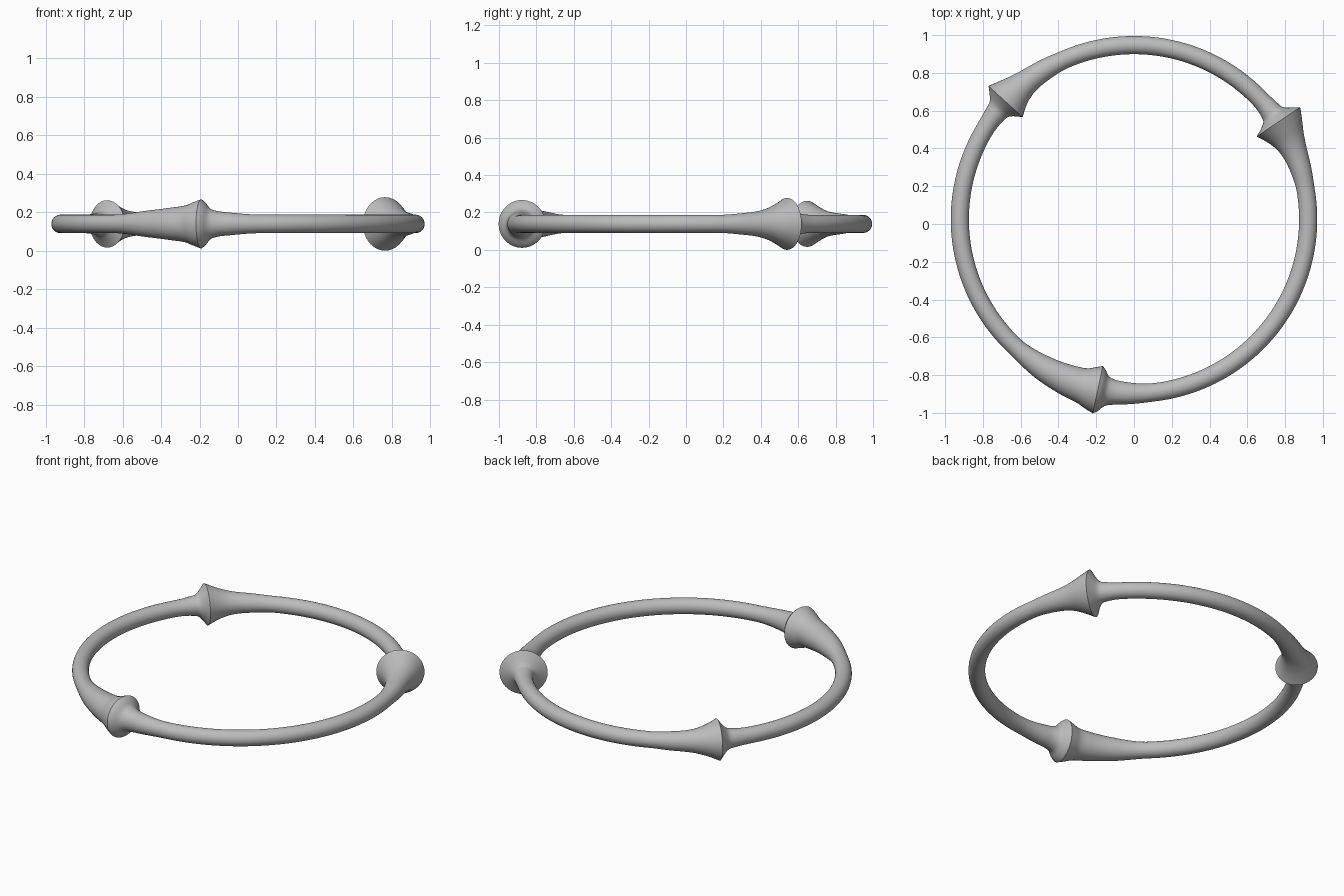
import bpy
import bmesh
from math import cos, sin, radians, pi

cube = bpy.data.objects.get("Cube")
if cube:
    bpy.data.objects.remove(cube)

CENTRE_Y, CENTRE_Z = 0.025, 0.139
RING_R, TUBE_R = 0.922, 0.048
STEPS, SIDES = 720, 36

# Flares: angle on the ring, then (arc distance, tube radius) on the
# long tapering side and on the short hollow side
FLARES = [
    (34, [(0, .139), (.05, .114), (.11, .087), (.17, .07), (.28, .056), (.4, TUBE_R)],
         [(0, .139), (.02, .102), (.045, .067), (.08, .056), (.2, TUBE_R)]),
    (137.5, [(0, .123), (.04, .104), (.09, .084), (.15, .068), (.28, .055), (.4, TUBE_R)],
            [(0, .123), (.02, .096), (.05, .066), (.09, .056), (.22, TUBE_R)]),
    (258, [(0, .128), (.04, .113), (.08, .097), (.16, .085), (.3, .069), (.52, TUBE_R)],
          [(0, .128), (.02, .112), (.045, .082), (.08, .068), (.14, .06), (.32, TUBE_R)]),
]


def profile_radius(points, s):
    """Smooth cubic interpolation through the profile points."""
    if s >= points[-1][0]:
        return TUBE_R
    slopes = [(b[1] - a[1]) / (b[0] - a[0]) for a, b in zip(points, points[1:])]
    tangents = [slopes[0]]
    tangents += [(a + b) / 2 for a, b in zip(slopes, slopes[1:])] + [0]
    for i in range(len(slopes)):
        (s0, r0), (s1, r1) = points[i], points[i + 1]
        if s <= s1:
            h = s1 - s0
            t = (s - s0) / h
            return (r0 * (2*t**3 - 3*t**2 + 1) + h * tangents[i] * (t**3 - 2*t**2 + t)
                    + r1 * (3*t**2 - 2*t**3) + h * tangents[i + 1] * (t**3 - t**2))


def tube_radius(degrees):
    best = TUBE_R
    for angle, long_side, short_side in FLARES:
        d = (degrees - angle + 180) % 360 - 180
        side = long_side if d < 0 else short_side
        best = max(best, profile_radius(side, radians(abs(d)) * RING_R))
    return best


# Sweep a round section of changing radius around the ring
bm = bmesh.new()
loops = []
for i in range(STEPS):
    degrees = 360 * i / STEPS
    a, r = radians(degrees), tube_radius(degrees)
    loop = []
    for j in range(SIDES):
        b = 2 * pi * j / SIDES
        d = RING_R + r * cos(b)
        loop.append(bm.verts.new((d * cos(a), d * sin(a) + CENTRE_Y,
                                  CENTRE_Z + r * sin(b))))
    loops.append(loop)
for i, loop in enumerate(loops):
    following = loops[(i + 1) % STEPS]
    for j in range(SIDES):
        k = (j + 1) % SIDES
        bm.faces.new((loop[j], following[j], following[k], loop[k]))
bmesh.ops.recalc_face_normals(bm, faces=bm.faces)
mesh = bpy.data.meshes.new("flared_ring")
bm.to_mesh(mesh)
bm.free()
ring = bpy.data.objects.new("flared_ring", mesh)
bpy.context.collection.objects.link(ring)

# Plain grey finish
grey = bpy.data.materials.new("plain_grey")
grey.use_nodes = True
colour = (0.5, 0.5, 0.5, 1)
grey.diffuse_color = colour
grey.node_tree.nodes["Principled BSDF"].inputs["Base Color"].default_value = colour
mesh.materials.append(grey)

# Smooth surface with crisp flare rims
bpy.ops.object.select_all(action='DESELECT')
ring.select_set(True)
bpy.context.view_layer.objects.active = ring
bpy.ops.object.shade_smooth_by_angle(angle=radians(40))
